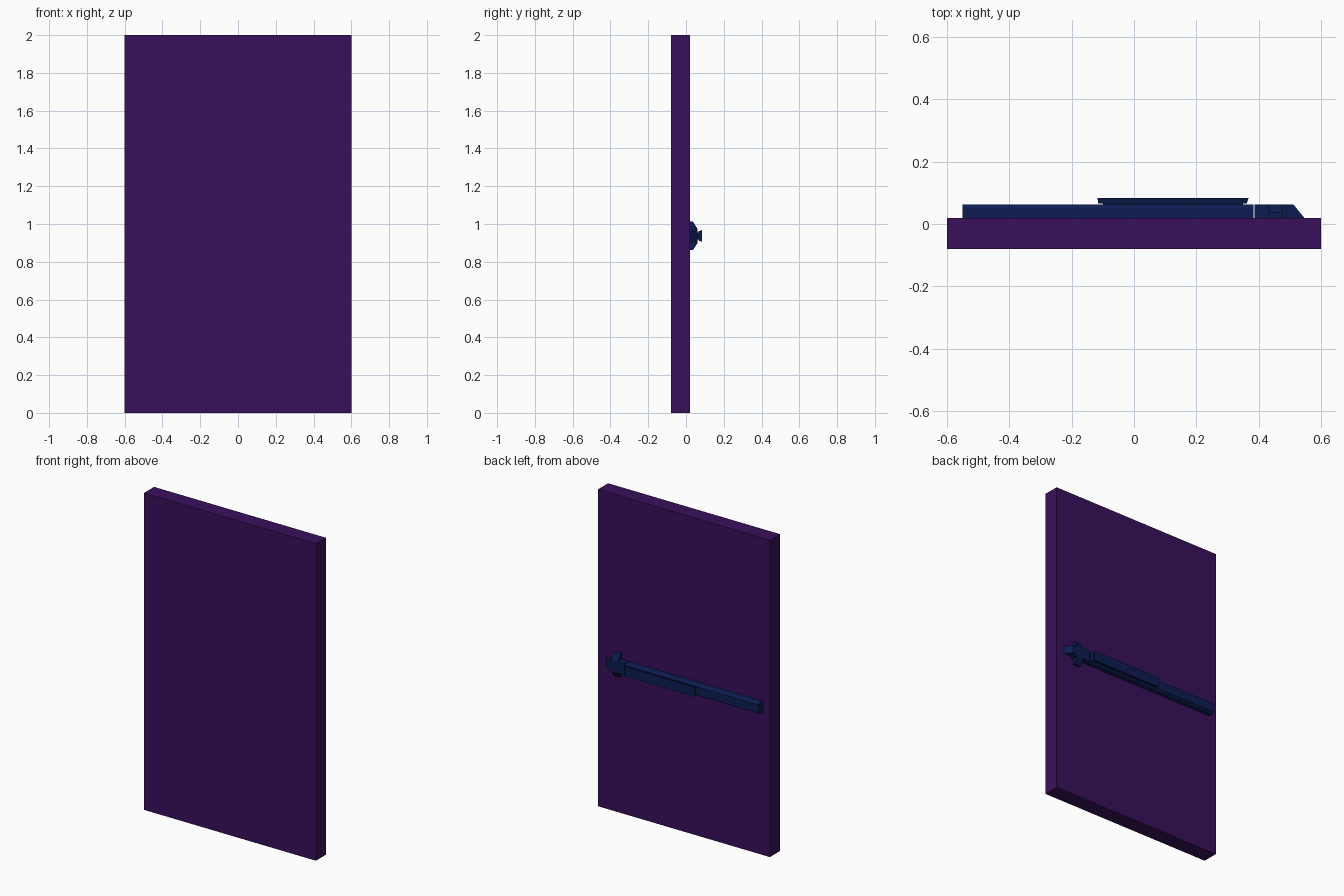
import bpy, bmesh

if "Cube" in bpy.data.objects:
    bpy.data.objects.remove(bpy.data.objects["Cube"])


def material(name, color):
    m = bpy.data.materials.new(name)
    m.diffuse_color = color
    m.use_nodes = True
    m.node_tree.nodes["Principled BSDF"].inputs["Base Color"].default_value = m.diffuse_color
    return m


purple = material("door_purple", (0.04, 0.005, 0.105, 1))
navy = material("bar_navy", (0.004, 0.012, 0.085, 1))


def frustum(name, mat, y0, back, y1, front):
    """Block between two (x0, x1, z0, z1) rectangles at depths y0 and y1."""
    bm = bmesh.new()
    rings = []
    for y, (x0, x1, z0, z1) in ((y0, back), (y1, front)):
        rings.append([bm.verts.new((x, y, z)) for x, z in
                      ((x0, z0), (x1, z0), (x1, z1), (x0, z1))])
    for r in rings:
        bm.faces.new(r)
    for i in range(4):
        j = (i + 1) % 4
        bm.faces.new((rings[0][i], rings[0][j], rings[1][j], rings[1][i]))
    return finish(name, mat, bm)


def prism(name, mat, profile, axis, a, b):
    """Extrude a (y, t) profile; t is z along axis x, or x along axis z."""
    bm = bmesh.new()
    def put(s, y, t):
        return bm.verts.new((s, y, t) if axis == "x" else (t, y, s))
    lo = [put(a, y, t) for y, t in profile]
    hi = [put(b, y, t) for y, t in profile]
    bm.faces.new(lo)
    bm.faces.new(hi)
    for i in range(len(lo)):
        j = (i + 1) % len(lo)
        bm.faces.new((lo[i], lo[j], hi[j], hi[i]))
    return finish(name, mat, bm)


def finish(name, mat, bm):
    bmesh.ops.recalc_face_normals(bm, faces=bm.faces)
    me = bpy.data.meshes.new(name)
    bm.to_mesh(me)
    bm.free()
    me.materials.append(mat)
    ob = bpy.data.objects.new(name, me)
    bpy.context.collection.objects.link(ob)
    return ob


Z = 0.937  # centre height of the push bar

# Door leaf
leaf = (-0.6, 0.6, 0, 2)
frustum("door_leaf", purple, -0.08, leaf, 0.02, leaf)

# Rail with chamfered edges
rail = [(0.02, Z - 0.035), (0.05, Z - 0.035), (0.062, Z - 0.027),
        (0.062, Z + 0.027), (0.05, Z + 0.035), (0.02, Z + 0.035)]
prism("rail", navy, rail, "x", -0.55, 0.383)

# Push pad, flaring outward, on a narrow neck
neck = (-0.10, 0.35, Z - 0.018, Z + 0.018)
frustum("pad_neck", navy, 0.06, neck, 0.07, neck)
frustum("push_pad", navy, 0.066, (-0.115, 0.362, Z - 0.025, Z + 0.025),
        0.084, (-0.117, 0.368, Z - 0.031, Z + 0.031))

# Latch head: body, sloping end arm, and sloping upper and lower arms
body = (0.387, 0.49, Z - 0.036, Z + 0.036)
frustum("latch_body", navy, 0.02, body, 0.062, body)
prism("latch_end_arm", navy, [(0.02, 0.48), (0.02, 0.546), (0.062, 0.512), (0.062, 0.48)],
      "z", Z - 0.025, Z + 0.025)
for name, s in (("upper_arm", 1), ("lower_arm", -1)):
    arm = [(0.02, Z), (0.02, Z + s * 0.075), (0.037, Z + s * 0.075),
           (0.062, Z + s * 0.036), (0.062, Z)]
    prism("latch_" + name, navy, arm, "x", 0.432, 0.478)
